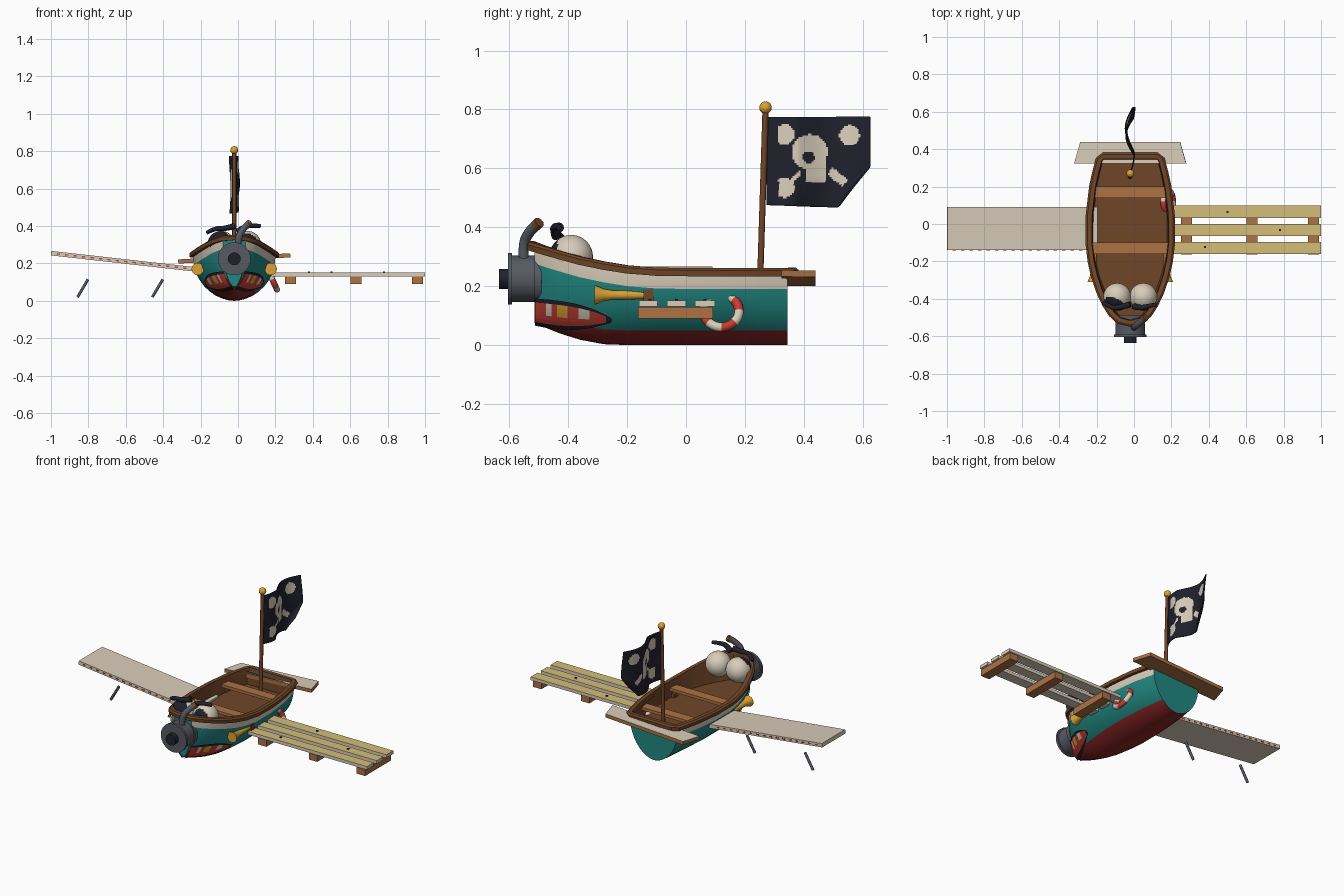
import bpy, bmesh, math
from mathutils import Vector

cube = bpy.data.objects.get("Cube")
if cube:
    bpy.data.objects.remove(cube, do_unlink=True)


def material(name, *srgb):
    m = bpy.data.materials.new(name)
    m.use_nodes = True
    col = [(c / 255 / 12.92) if c < 11 else ((c / 255 + 0.055) / 1.055) ** 2.4 for c in srgb] + [1]
    m.diffuse_color = col
    m.node_tree.nodes["Principled BSDF"].inputs["Base Color"].default_value = col
    return m


TEAL = material("teal paint", 33, 136, 131)
RED = material("red paint", 196, 62, 52)
DARK_RED = material("dark red paint", 142, 38, 38)
CREAM = material("cream", 216, 205, 186)
BROWN = material("dark wood", 112, 70, 40)
WOOD = material("light wood", 172, 114, 68)
TAN = material("yellow pine", 212, 190, 120)
GOLD = material("brass", 216, 162, 52)
GREY = material("steel", 86, 90, 98)
BLACK = material("black cloth", 32, 32, 44)
CX = -0.02


def mesh(name, verts, faces, mats, rule=None, angle=0):
    """Make an object; rule(face index) picks the material, angle smooths."""
    me = bpy.data.meshes.new(name)
    me.from_pydata(verts, [], faces)
    for m in mats:
        me.materials.append(m)
    if rule:
        for p in me.polygons:
            p.material_index = rule(p)
    bm = bmesh.new()
    bm.from_mesh(me)
    bmesh.ops.recalc_face_normals(bm, faces=bm.faces)
    bm.to_mesh(me)
    bm.free()
    ob = bpy.data.objects.new(name, me)
    bpy.context.collection.objects.link(ob)
    if angle:
        smooth(ob, angle)
    return ob


def smooth(ob, angle=40):
    ob.data.polygons.foreach_set("use_smooth", [True] * len(ob.data.polygons))
    ob.data.set_sharp_from_angle(angle=math.radians(angle))


def grid(rows, cols, wrap=False):
    """Quad indices for rows x cols points, optionally closed across columns."""
    return [(r * cols + c, r * cols + (c + 1) % cols, (r + 1) * cols + (c + 1) % cols, (r + 1) * cols + c)
            for r in range(rows - 1) for c in range(cols if wrap else cols - 1)]


def box(name, center, size, mat, top=None, tilt=0, taper=1):
    x, y, z = (s / 2 for s in size)
    v = [(a * x * (taper if b > 0 else 1), b * y, c * z) for a in (-1, 1) for b in (-1, 1) for c in (-1, 1)]
    f = [(0, 1, 3, 2), (4, 6, 7, 5), (0, 4, 5, 1), (2, 3, 7, 6), (0, 2, 6, 4), (1, 5, 7, 3)]
    ob = mesh(name, v, f, [mat, top or mat], lambda p: int(p.index == 5))
    ob.location = center
    ob.rotation_euler.y = tilt
    return ob


def lathe(name, profile, x, z, mat, n=32):
    """Turn (y, radius) points around an axis along y."""
    v = [(x + r * math.cos(a), y, z + r * math.sin(a))
         for y, r in profile for a in (math.tau * k / n for k in range(n))]
    f = grid(len(profile), n, True)
    f += [tuple(range(n)), tuple(range(len(v) - n, len(v)))]
    return mesh(name, v, f, [mat], angle=40)


def tube(name, points, radius, mat, ends=(1, 1)):
    cu = bpy.data.curves.new(name, "CURVE")
    cu.dimensions = "3D"
    cu.bevel_depth, cu.bevel_resolution, cu.use_fill_caps = radius, 3, True
    sp = cu.splines.new("POLY" if len(points) == 2 else "NURBS")
    sp.points.add(len(points) - 1)
    for i, p in enumerate(points):
        sp.points[i].co = (*p, 1)
        sp.points[i].radius = ends[0] + (ends[1] - ends[0]) * i / (len(points) - 1)
    sp.use_endpoint_u = True
    sp.order_u = min(3, len(points))
    cu.materials.append(mat)
    ob = bpy.data.objects.new(name, cu)
    bpy.context.collection.objects.link(ob)


def ball(name, center, radius, mats, rule=None):
    bpy.ops.mesh.primitive_uv_sphere_add(segments=32, ring_count=20, radius=radius, location=center)
    ob = bpy.context.object
    ob.name = name
    for m in mats:
        ob.data.materials.append(m)
    for p in ob.data.polygons:
        p.material_index = rule(p.center.normalized()) if rule else 0
    smooth(ob)


# Hull stations: y, half width, keel height, sheer height
STATIONS = [(0.345, .165, 0, .245), (.27, .185, 0, .245), (.2, .2, 0, .245), (.05, .218, 0, .245),
            (-.1, .22, 0, .247), (-.2, .208, 0, .255), (-.28, .19, .003, .268), (-.36, .163, .018, .285),
            (-.43, .13, .04, .305), (-.48, .098, .06, .32), (-.515, .06, .075, .332)]


def station(y):
    for a, b in zip(STATIONS, STATIONS[1:]):
        if y >= b[0]:
            t = (y - a[0]) / (b[0] - a[0])
            return [p + (q - p) * t for p, q in zip(a, b)]
    return STATIONS[-1]


def half(y, z):
    """Half width of the hull at a height."""
    _, hw, zb, zt = station(y)
    s = min(1, max(0, (z - zb) / (zt - zb)))
    return hw * (1 - (1 - s) ** 2.2) ** 0.55


# Hull shell: bottom paint, side paint and upper strake
verts = []
for y, hw, zb, zt in STATIONS:
    zs = [zb + .05 * (k / 4) ** 2 for k in range(5)]
    zs += [zs[-1] + (zt - .055 - zs[-1]) * k / 5 for k in range(1, 6)] + [zt - .027, zt]
    verts += [(CX - half(y, z), y, z) for z in reversed(zs)] + [(CX + half(y, z), y, z) for z in zs[1:]]
cols = 2 * len(zs) - 1
faces = grid(len(STATIONS), cols)
quads = len(faces)
faces += [tuple(range(cols)), tuple(range(len(verts) - cols, len(verts)))]


def hull_rule(p):
    if p.index >= quads:
        return 0
    c = p.index % (cols - 1)
    row = c - len(zs) + 1 if c >= len(zs) - 1 else len(zs) - 2 - c
    return 1 if row < 4 else 2 if row >= 9 else 0


mesh("hull", verts, faces, [TEAL, DARK_RED, CREAM], hull_rule, 40)

# Inner walls and floor
FLOOR = .165
verts = []
for y, hw, zb, zt in STATIONS:
    y = max(-.505, min(.33, y))
    w, fl = hw - .012, max(.03, half(y, FLOOR) - .012)
    verts += [(CX - w, y, zt), (CX - fl, y, FLOOR), (CX + fl, y, FLOOR), (CX + w, y, zt)]
n = len(verts)
inner = mesh("cockpit_lining", verts, grid(len(STATIONS), 4) + [(0, 1, 2, 3), (n - 4, n - 3, n - 2, n - 1)], [BROWN])
inner.data.flip_normals()
for y in (.17, -.13):
    box("bench", (CX, y, .215), (2 * station(y)[1] - .015, .06, .018), WOOD)

# Gunwale swept around the sheer line
path = [Vector((-hw, y, zt)) for y, hw, _, zt in STATIONS] + [Vector((0, -.53, .337))]
path += [Vector((hw, y, zt)) for y, hw, _, zt in reversed(STATIONS)]
path += [Vector((.145, .362, .247)), Vector((-.145, .362, .247))]
verts = []
for i, p in enumerate(path):
    t = path[(i + 1) % len(path)] - path[i - 1]
    out = Vector((-t.y, t.x, 0)).normalized() * -1
    if out.dot(Vector((p.x, p.y + .05, 0))) < 0:
        out = -out
    for o, h in ((.018, -.012), (.02, .008), (.01, .016), (-.014, .016), (-.018, -.012)):
        verts.append(p + out * o + Vector((CX, 0, h)))
ring = grid(len(path), 5, True)
last = len(verts) - 5
ring += [(last + c, last + (c + 1) % 5, (c + 1) % 5, c) for c in range(5)]
mesh("gunwale", verts, ring, [BROWN], angle=35)

# Painted grin on each side of the bow
C, R = 14, 7
for side, label in ((-1, "right"), (1, "left")):
    verts = []
    for r in range(R + 1):
        for c in range(C + 1):
            t = c / C
            y = -.51 + .26 * t
            low, up = .066 - .02 * math.sin(math.pi * t) + .01 * t, .158 - .02 * t - .048 * t ** 3
            z = low + (up - low) * r / R
            verts.append((CX + side * (half(y, z) + .007), y - .003, z))

    def grin(p):
        r, c = divmod(p.index, C)
        if r in (0, R - 1) or c == C - 1:
            return 1
        if r >= 3 and c in (2, 8, 9):
            return 2
        return 3 if r >= 3 and c in (4, 5) else 0

    mesh("grin_" + label, verts, grid(R + 1, C + 1), [RED, BLACK, CREAM, GOLD], grin)

# Nose engine, hub and exhaust
lathe("engine", [(-.605, .088), (-.59, .088), (-.59, .079), (-.515, .079), (-.515, .086), (-.49, .086)], CX, .225, GREY)
lathe("engine_hub", [(-.635, .034), (-.6, .034)], CX, .225, BLACK, 20)
tube("exhaust_pipe", [(0, -.55, .28), (.0, -.555, .34), (.03, -.53, .39), (.055, -.505, .41)], .018, GREY)
tube("exhaust_tip", [(.05, -.51, .405), (.062, -.498, .417)], .019, BROWN)

# Eyes with patch, pupil and brows
PATCH = Vector((-.3, -.75, .5)).normalized()
PUPIL = Vector((.05, -.95, .2)).normalized()
ball("right_eye", (-.09, -.39, .3), .074, [CREAM, BLACK], lambda d: int(d.dot(PATCH) > .62))
ball("left_eye", (.05, -.39, .3), .074, [CREAM, BLACK], lambda d: int(d.dot(PUPIL) > .75))
tube("right_brow", [(-.165, -.42, .365), (-.12, -.45, .39), (-.07, -.445, .385), (-.02, -.43, .4)], .017, BLACK, (.6, 1))
tube("left_brow", [(.0, -.44, .37), (.03, -.45, .395), (.07, -.44, .405), (.12, -.43, .4)], .017, BLACK, (1, .6))

# Brass horns on both flanks
for x, label in ((-.215, "right"), (.175, "left")):
    lathe("horn_" + label, [(-.31, .033), (-.3, .03), (-.28, .021), (-.25, .016), (-.14, .014)], x, .17, GOLD, 20)
    box("horn_grip_" + label, (x, -.127, .17), (.036, .035, .036), BROWN)

# Plank wing with stitched edges and loose struts
TILT = .112
box("plank_wing", (-.598, -.025, .21), (.808, .23, .024), CREAM, tilt=TILT)
for y in (-.1405, .0905):
    for k in range(16):
        x = -.96 + .045 * k
        box("wing_stitch", (x, y, .21 - (x + .598) * math.tan(TILT)), (.018, .003, .007), RED, tilt=TILT)
for x in (-.83, -.43):
    tube("wing_strut", [(x - .028, -.025, .02), (x + .028, -.025, .115)], .008, GREY)

# Pallet wing
for y, w in ((-.128, .064), (-.032, .064), (.065, .068)):
    box("pallet_board", (.59, y, .141), (.82, w, .02), CREAM, TAN)
for x in (.28, .63, .96):
    box("pallet_block", (x, -.035, .11), (.058, .255, .04), WOOD)
for x, y in ((.5, .065), (.78, -.032), (.38, -.122)):
    box("pallet_nail", (x, y, .153), (.01, .01, .008), BLACK)

# Life ring leaning against the flank
bpy.ops.mesh.primitive_torus_add(major_segments=40, minor_segments=12, major_radius=.06, minor_radius=.016,
                                 location=(.183, .12, .115), rotation=(0, math.radians(65), 0))
ob = bpy.context.object
ob.name = "life_ring"
ob.data.materials.append(RED)
ob.data.materials.append(CREAM)
for p in ob.data.polygons:
    p.material_index = int((math.atan2(p.center.y, p.center.x) / math.tau + 1) * 8) % 2
smooth(ob, 60)

# Tail board
box("tail_board", (CX, .382, .227), (.6, .115, .022), WOOD, CREAM, tilt=-.055, taper=.89)

# Mast and waving flag with a painted skull
tube("mast", [(CX, .25, FLOOR), (CX, .27, .8)], .011, BROWN)
ball("mast_ball", (CX, .27, .806), .021, [GOLD])
NY, NZ = 56, 48


def wave(t):
    return CX + .022 * math.sin(t * 5) * (1 - t) - .035 * math.sin(max(0, t - .3) / .7 * math.pi) + .02 * t


verts = []
for j in range(NZ + 1):
    for i in range(NY + 1):
        t, h = i / NY, j / NZ
        y = .275 + .35 * t - max(0, .3 - h) * .2 * t
        low = .475 - .01 * t + max(0, t - .83) * .4
        verts.append((wave(t) + .008 * math.sin(h * 4) * t, y, low + (.775 - low) * h))


def skull(p):
    y, z = p.center.y, p.center.z
    near = lambda a, b, r: math.hypot(y - a, z - b) < r
    bone = abs((y - .515) * .6 + (z - .57) * .8) < .015 and abs((y - .515) * .8 - (z - .57) * .6) < .034
    knobs = y > .315 and (near(.335, .715, .034) or near(.335, .535, .034)) or near(.556, .712, .035)
    arm = abs(z - .535 - (y - .335)) < .01 and .335 < y < .39
    head = near(.42, .655, .06) or (.405 < y < .475 and .555 < z < .63)
    return int((head and not near(.415, .637, .02)) or knobs or bone or arm)


flag = mesh("flag", verts, grid(NZ + 1, NY + 1), [BLACK, CREAM], skull, 60)
thick = flag.modifiers.new("thickness", "SOLIDIFY")
thick.thickness, thick.offset = .005, 0
